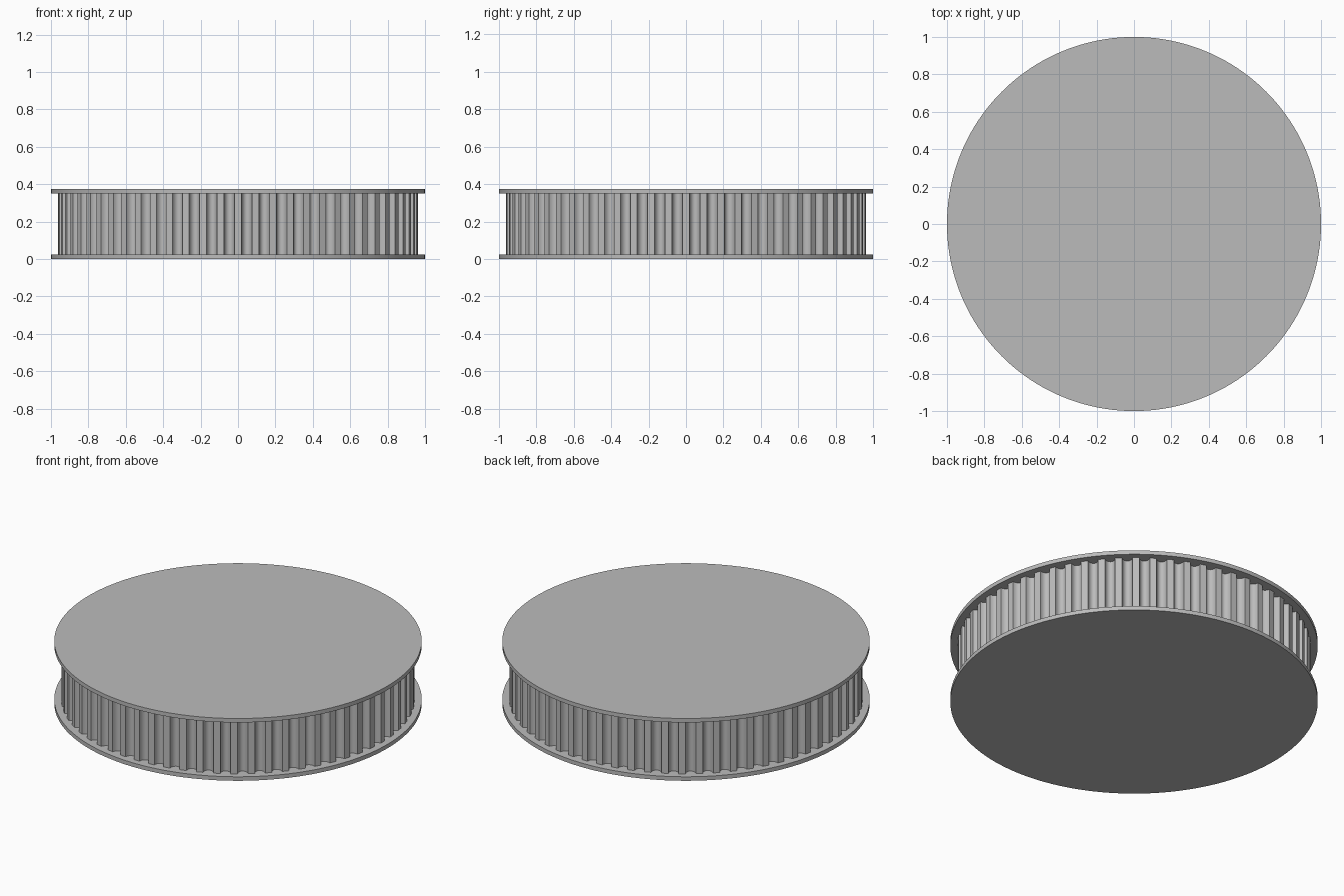
import bpy
import bmesh
from math import sin, cos, pi

if "Cube" in bpy.data.objects:
    bpy.data.objects.remove(bpy.data.objects["Cube"], do_unlink=True)

TEETH = 64
HEIGHT = 0.374
FLANGE = 0.024
LAND_R = 0.962
DEPTH = 0.036
GROOVE = 0.6      # share of the pitch taken by a groove
STEPS = 8         # facets across one groove

grey = bpy.data.materials.new("plain_grey")
grey.use_nodes = True
colour = (0.5, 0.5, 0.5, 1)
grey.diffuse_color = colour
grey.node_tree.nodes["Principled BSDF"].inputs["Base Color"].default_value = colour


def extruded(name, outline, z0, z1):
    """Solid made by extruding a closed outline from z0 to z1."""
    bm = bmesh.new()
    face = bm.faces.new([bm.verts.new((x, y, z0)) for x, y in outline])
    result = bmesh.ops.extrude_face_region(bm, geom=[face], use_keep_orig=True)
    for v in result["geom"]:
        if isinstance(v, bmesh.types.BMVert):
            v.co.z = z1
    bmesh.ops.recalc_face_normals(bm, faces=bm.faces)
    mesh = bpy.data.meshes.new(name)
    bm.to_mesh(mesh)
    bm.free()
    mesh.materials.append(grey)
    obj = bpy.data.objects.new(name, mesh)
    bpy.context.collection.objects.link(obj)
    bpy.ops.object.select_all(action="DESELECT")
    obj.select_set(True)
    bpy.context.view_layer.objects.active = obj
    bpy.ops.object.shade_smooth_by_angle(angle=pi / 6)
    return obj


def circle(radius, count):
    return [(radius * cos(2 * pi * i / count), radius * sin(2 * pi * i / count))
            for i in range(count)]


# Toothed drum: rounded grooves between narrow lands
pitch = 2 * pi / TEETH
outline = []
for tooth in range(TEETH):
    middle = (tooth + 0.5) * pitch
    for s in range(STEPS + 1):
        t = pi * s / STEPS
        angle = middle - cos(t) * GROOVE * pitch / 2
        radius = LAND_R - DEPTH * sin(t)
        outline.append((radius * cos(angle), radius * sin(angle)))
extruded("toothed_drum", outline, FLANGE, HEIGHT - FLANGE)

# Flat round flanges that close both ends
extruded("bottom_flange", circle(1, 160), 0, FLANGE)
extruded("top_flange", circle(1, 160), HEIGHT - FLANGE, HEIGHT)
